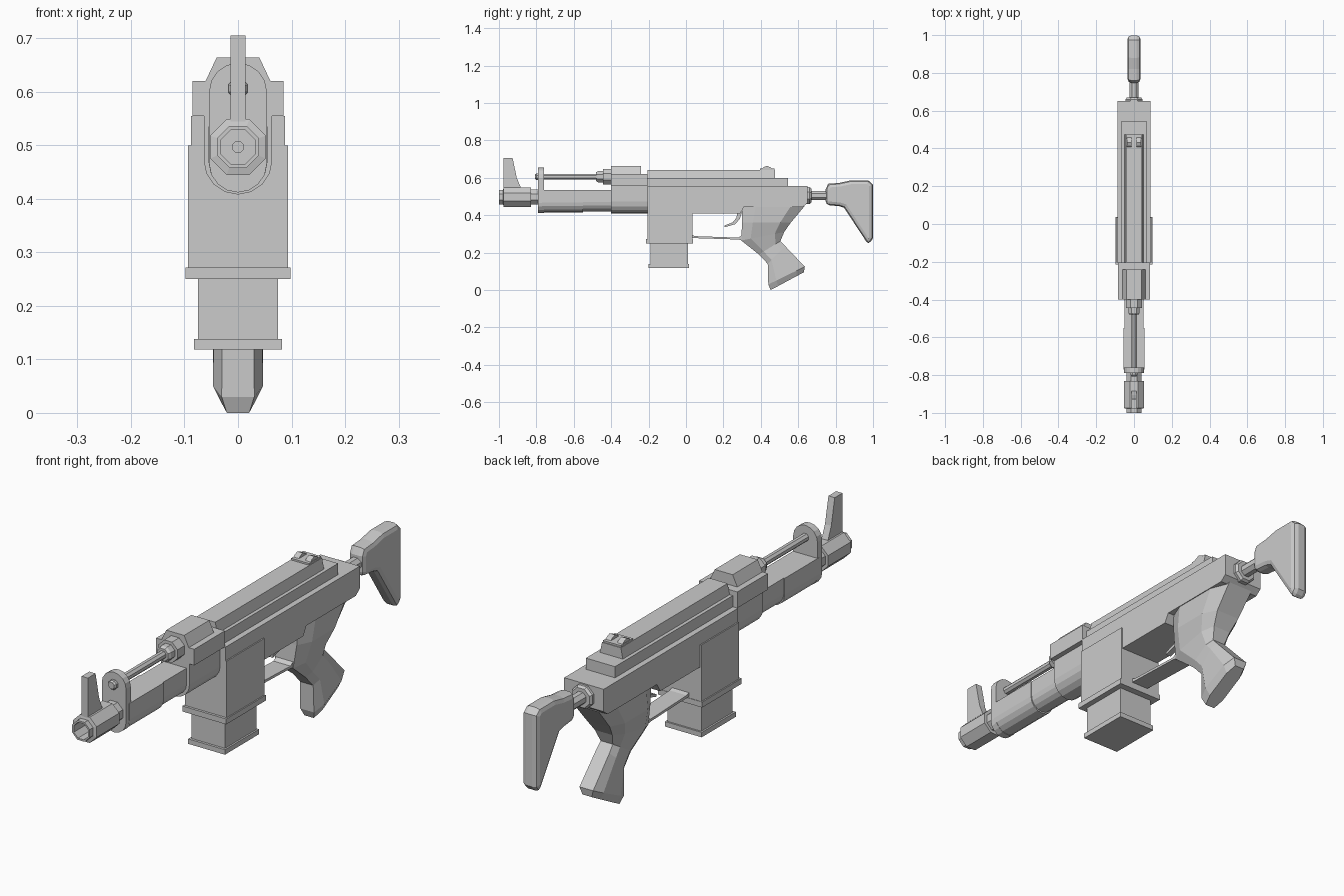
import bpy, bmesh
from math import pi, cos, sin

if "Cube" in bpy.data.objects:
    bpy.data.objects.remove(bpy.data.objects["Cube"])


def finish(name, bm, bevel=0, segs=1, angle=1.0):
    bmesh.ops.recalc_face_normals(bm, faces=bm.faces)
    me = bpy.data.meshes.new(name)
    bm.to_mesh(me)
    bm.free()
    ob = bpy.data.objects.new(name, me)
    bpy.context.collection.objects.link(ob)
    if bevel:
        m = ob.modifiers.new("Bevel", 'BEVEL')
        m.width, m.segments = bevel, segs
        m.limit_method, m.angle_limit = 'ANGLE', angle
    return ob


def loft(name, rings, closed=False, **kw):
    """Bridge equal-length rings of points, capping the ends unless closed."""
    bm = bmesh.new()
    vs = [[bm.verts.new(p) for p in r] for r in rings]
    n = len(vs[0])
    pairs = list(zip(vs, vs[1:])) + ([(vs[-1], vs[0])] if closed else [])
    for a, b in pairs:
        for i in range(n):
            j = (i + 1) % n
            bm.faces.new((a[i], a[j], b[j], b[i]))
    if not closed:
        bm.faces.new(vs[0])
        bm.faces.new(vs[-1])
    return finish(name, bm, **kw)


def box(name, hw, y0, y1, z0, z1, **kw):
    pts = [(-hw, z0), (hw, z0), (hw, z1), (-hw, z1)]
    return across(name, pts, y0, y1, **kw)


def across(name, xz, y0, y1, **kw):
    """Cross-section in x/z run along y."""
    return loft(name, [[(x, y, z) for x, z in xz] for y in (y0, y1)], **kw)


def side(name, yz, x0, x1, **kw):
    """Side profile in y/z run along x."""
    return loft(name, [[(x, y, z) for y, z in yz] for x in (x0, x1)], **kw)


def lathe(name, prof, z, n=8, closed=False):
    """Turned part about a y axis; radii are measured to the flats."""
    k = 1 / cos(pi / n)
    rings = [[(r * k * cos((2 * i + 1) * pi / n), y, z + r * k * sin((2 * i + 1) * pi / n))
              for i in range(n)] for y, r in prof]
    return loft(name, rings, closed)


def arc(cz, r, a0, a1, n=8):
    return [(r * cos(a0 + (a1 - a0) * i / n), cz + r * sin(a0 + (a1 - a0) * i / n))
            for i in range(n + 1)]


def u_shape(hw, top, bottom):
    return [(-hw, top)] + arc(bottom + hw, hw, pi, 2 * pi) + [(hw, top)]


# Receiver with stepped top rails
side("receiver", [(-.205, .41), (.29, .41), (.31, .445), (.625, .445), (.65, .465),
                  (.65, .555), (-.205, .555)], -.088, .088)
box("rail_lower", .065, -.205, .545, .55, .6)
across("rail_upper", [(-.052, .595), (.052, .595), (.042, .643), (-.042, .643)], -.205, .475)

# Magazine well and magazine
box("magazine_well", .093, -.205, .035, .26, .5)
box("well_lip", .098, -.215, .037, .25, .272)
box("magazine", .075, -.19, .01, .125, .26)
box("magazine_base", .082, -.2, .017, .118, .138)

# Grip: eight-sided sections from the receiver down to the foot
rings = []
for fy, fz, by, bz, w in [(.30, .45, .635, .45, .085), (.30, .36, .56, .36, .08),
                          (.295, .265, .525, .31, .06), (.39, .19, .505, .262, .042),
                          (.437, .14, .53, .235, .045), (.44, .03, .635, .125, .047),
                          (.453, .0, .63, .095, .032)]:
    rings.append([(x * w, fy + (by - fy) * t, fz + (bz - fz) * t) for x, t in
                  [(-.65, 0), (.65, 0), (1, .22), (1, .78), (.65, 1), (-.65, 1), (-1, .78), (-1, .22)]])
loft("grip", rings)

# Trigger guard and trigger
side("trigger_guard", [(.03, .295), (.05, .288), (.28, .28), (.31, .3), (.31, .265),
                       (.28, .27), (.03, .278)], -.038, .038)
side("trigger", [(.3, .42), (.288, .38), (.262, .352), (.205, .335), (.205, .345),
                 (.25, .362), (.27, .387), (.275, .42)], -.012, .012)

# Rear sight: base and two rounded ears
box("rear_sight_base", .04, .395, .472, .62, .65)
for s in (-1, 1):
    side("rear_sight_ear", [(.4, .64), (.415, .657), (.432, .664), (.45, .657), (.468, .64)],
         s * .014, s * .038)

# Handguard and upper block
across("handguard_rear", u_shape(.064, .56, .408), -.4, -.2)
across("handguard_middle", u_shape(.051, .535, .42), -.55, -.4)
across("handguard_front", u_shape(.055, .535, .414), -.77, -.55)
box("upper_block", .085, -.4, -.205, .555, .62)
across("block_cap", [(-.063, .615), (.063, .615), (.04, .664), (-.04, .664)], -.4, -.24)

# Gas tube with nut
lathe("gas_tube_nut", [(-.48, .024), (-.47, .03), (-.445, .03), (-.445, .042), (-.395, .042)], .606)
lathe("gas_tube", [(-.8, .015), (-.47, .015)], .606)
lathe("gas_tube_bolt", [(-.807, .013), (-.8, .018), (-.785, .018)], .606)

# Front plate with rounded ends
across("front_plate", arc(.6, .054, 0, pi) + arc(.466, .054, pi, 2 * pi), -.79, -.76)

# Barrel and hollow muzzle
lathe("barrel", [(-.84, .03), (-.83, .04), (-.79, .04), (-.76, .04)], .497)
lathe("muzzle", [(-.9, .032), (-1, .032), (-1, .039), (-.978, .039), (-.975, .052),
                 (-.83, .052), (-.83, .01), (-.9, .01)], .497, closed=True)

# Front sight blade
side("front_sight", [(-.976, .54), (-.976, .705), (-.927, .705), (-.905, .6), (-.88, .54)],
     -.014, .014)

# Stock: collar, rod and shoulder piece
lathe("stock_collar", [(.64, .045), (.66, .045), (.67, .038), (.67, .02)], .505)
lathe("stock_rod", [(.65, .024), (.77, .024)], .505)
side("stock", [(.747, .455), (.747, .54), (.76, .568), (.82, .573), (.88, .586), (.975, .586),
               (.999, .565), (.999, .275), (.975, .242), (.845, .44), (.82, .448)],
     -.034, .034, bevel=.02, segs=2, angle=1.3)
